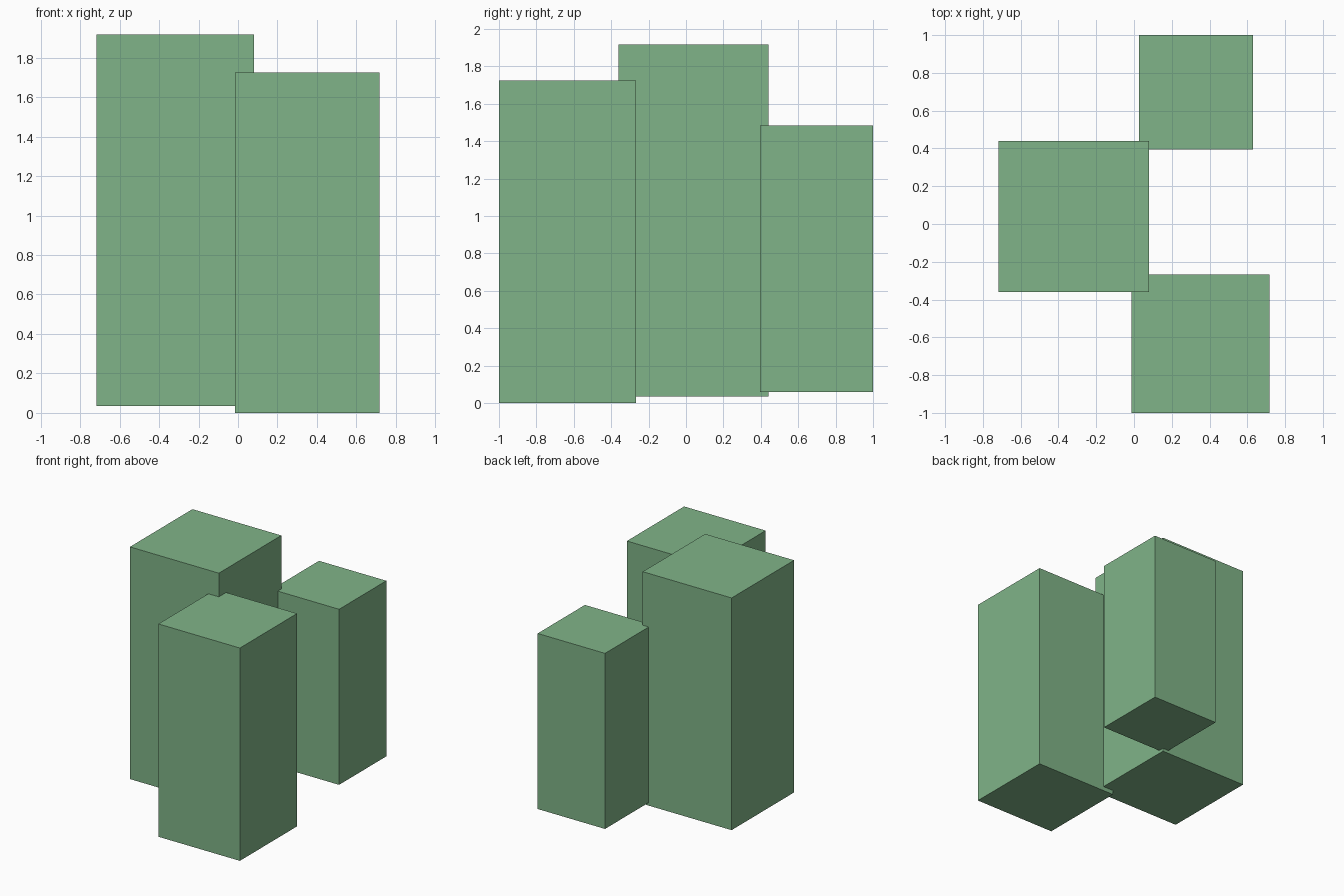
import bpy

if "Cube" in bpy.data.objects:
    bpy.data.objects.remove(bpy.data.objects["Cube"])

# One flat green for everything
green = bpy.data.materials.new("leaf green")
green.diffuse_color = (0.216, 0.456, 0.246, 1.0)
green.use_nodes = True
green.node_tree.nodes["Principled BSDF"].inputs["Base Color"].default_value = green.diffuse_color


def block(name, x, y, z):
    """Upright box spanning the given (min, max) ranges."""
    spans = (x, y, z)
    bpy.ops.mesh.primitive_cube_add(size=1, location=[(a + b) / 2 for a, b in spans])
    ob = bpy.context.object
    ob.name = name
    ob.scale = [b - a for a, b in spans]
    bpy.ops.object.transform_apply(location=False, rotation=False, scale=True)
    ob.data.materials.append(green)
    return ob


# Three overlapping towers of stepped height
block("front_tower", (-0.014, 0.717), (-1.0, -0.267), (0.0, 1.725))
block("middle_tower", (-0.717, 0.08), (-0.36, 0.44), (0.035, 1.917))
block("back_tower", (0.026, 0.63), (0.395, 1.0), (0.06, 1.483))
